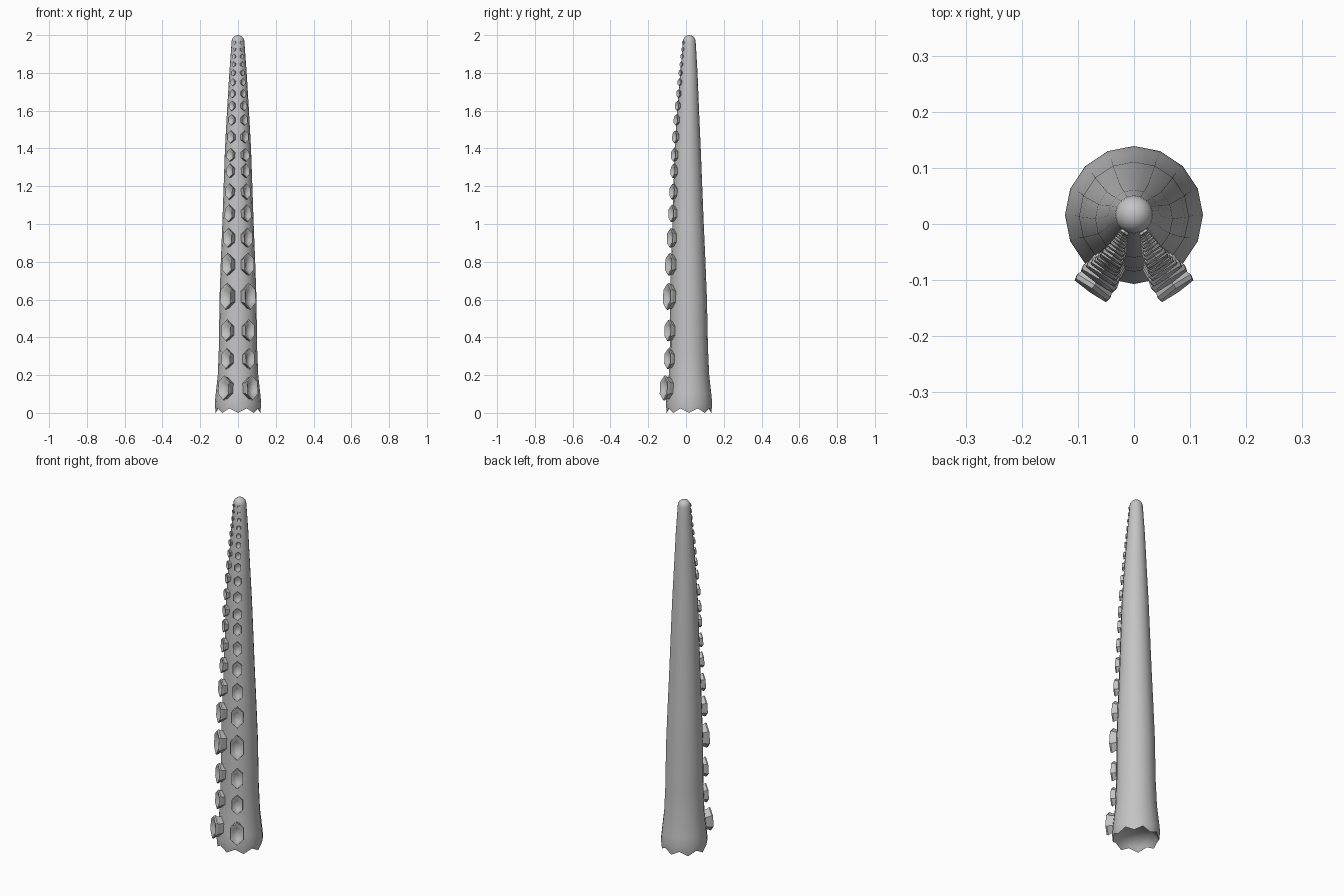
import bpy, bmesh, math
from mathutils import Vector

if "Cube" in bpy.data.objects:
    bpy.data.objects.remove(bpy.data.objects["Cube"])

grey = bpy.data.materials.new("grey_skin")
grey.diffuse_color = (0.55, 0.55, 0.55, 1)
grey.use_nodes = True
grey.node_tree.nodes["Principled BSDF"].inputs["Base Color"].default_value = grey.diffuse_color

# Tentacle profile: height, radius, y centre
PROFILE = [(0.05, 0.123, 0.016), (0.10, 0.118, 0.016), (0.20, 0.107, 0.016),
           (0.35, 0.101, 0.015), (0.60, 0.098, 0.013), (0.80, 0.091, 0.012),
           (1.00, 0.083, 0.011), (1.20, 0.076, 0.010), (1.40, 0.069, 0.009),
           (1.60, 0.058, 0.011), (1.80, 0.046, 0.015), (1.92, 0.037, 0.017),
           (1.965, 0.034, 0.017)]
SIDES = 16


def sample(z):
    """Radius and y centre of the body at a height."""
    for (z0, r0, c0), (z1, r1, c1) in zip(PROFILE, PROFILE[1:]):
        if z <= z1:
            t = (z - z0) / (z1 - z0)
            return r0 + (r1 - r0) * t, c0 + (c1 - c0) * t
    return PROFILE[-1][1:]


def bridge(bm, a, b):
    n = len(a)
    for i in range(n):
        bm.faces.new((a[i], a[(i + 1) % n], b[(i + 1) % n], b[i]))


def fan(bm, ring, point):
    tip = bm.verts.new(point)
    for i in range(len(ring)):
        bm.faces.new((ring[i], ring[(i + 1) % len(ring)], tip))


def finish(bm, name, angle):
    bmesh.ops.recalc_face_normals(bm, faces=bm.faces[:])
    me = bpy.data.meshes.new(name)
    bm.to_mesh(me)
    bm.free()
    me.materials.append(grey)
    ob = bpy.data.objects.new(name, me)
    bpy.context.collection.objects.link(ob)
    bpy.ops.object.select_all(action='DESELECT')
    ob.select_set(True)
    bpy.context.view_layer.objects.active = ob
    bpy.ops.object.shade_smooth_by_angle(angle=math.radians(angle))
    return ob


# Body: tapering rings, ragged hollow base and rounded tip
bm = bmesh.new()


def body_ring(r, c, height):
    ring = []
    for i in range(SIDES):
        a = math.tau * i / SIDES
        ring.append(bm.verts.new((r * math.sin(a), c - r * math.cos(a), height(i))))
    return ring


rings = [body_ring(0.080, 0.016, lambda i: 0.055),
         body_ring(0.105, 0.016, lambda i: 0.035 if i % 2 else 0.022),
         body_ring(0.118, 0.016, lambda i: 0.024 if i % 2 else 0.0)]
rings += [body_ring(r, c, lambda i, z=z: z) for z, r, c in PROFILE]
for k in range(1, 5):
    e = math.pi / 2 * k / 5
    rings.append(body_ring(0.034 * math.cos(e), 0.017,
                           lambda i, e=e: 1.965 + 0.035 * math.sin(e)))
for a, b in zip(rings, rings[1:]):
    bridge(bm, a, b)
fan(bm, rings[-1], (0, 0.017, 2.0))
fan(bm, rings[0], (0, 0.016, 0.06))
finish(bm, "tentacle_body", 50)

# Suckers: height on the body, length; two mirrored columns of dished cups
SUCKERS = [(0.13, 0.135), (0.285, 0.112), (0.435, 0.117), (0.615, 0.145),
           (0.785, 0.122), (0.925, 0.106), (1.055, 0.094), (1.17, 0.086),
           (1.28, 0.077), (1.365, 0.072), (1.46, 0.068), (1.55, 0.060),
           (1.625, 0.053), (1.69, 0.046), (1.75, 0.040), (1.80, 0.034),
           (1.845, 0.029), (1.887, 0.026), (1.925, 0.023), (1.96, 0.020)]
# Cup section: scale across, depth as a share of the raised height
CUP = [(0.80, -0.5), (0.88, 0.35), (1.0, 0.75), (0.94, 1.0), (0.76, 0.95), (0.5, 0.6)]

for side, name in ((-1, "left_suckers"), (1, "right_suckers")):
    bm = bmesh.new()
    place, face = math.radians(28), math.radians(35)
    for z, length in SUCKERS:
        r, c = sample(z)
        base = Vector((side * r * math.sin(place), c - r * math.cos(place), z))
        out = Vector((side * math.sin(face), -math.cos(face), 0.06)).normalized()
        across = Vector((0, 0, 1)).cross(out).normalized()
        up = out.cross(across)
        raised = 0.24 * length
        width = min(0.038, 0.28 * length + 0.003 * (z > 1.3))
        if z < 0.2:
            base += out * 0.008
        cup = []
        for s, d in CUP:
            cup.append([bm.verts.new(base + out * raised * d
                        + across * (width * 1.1 * s * math.sin(math.tau * i / 6))
                        + up * (length / 2 * s * math.cos(math.tau * i / 6)))
                        for i in range(6)])
        for a, b in zip(cup, cup[1:]):
            bridge(bm, a, b)
        fan(bm, cup[-1], base + out * raised * 0.5)
        bm.faces.new(cup[0])
    finish(bm, name, 40)
